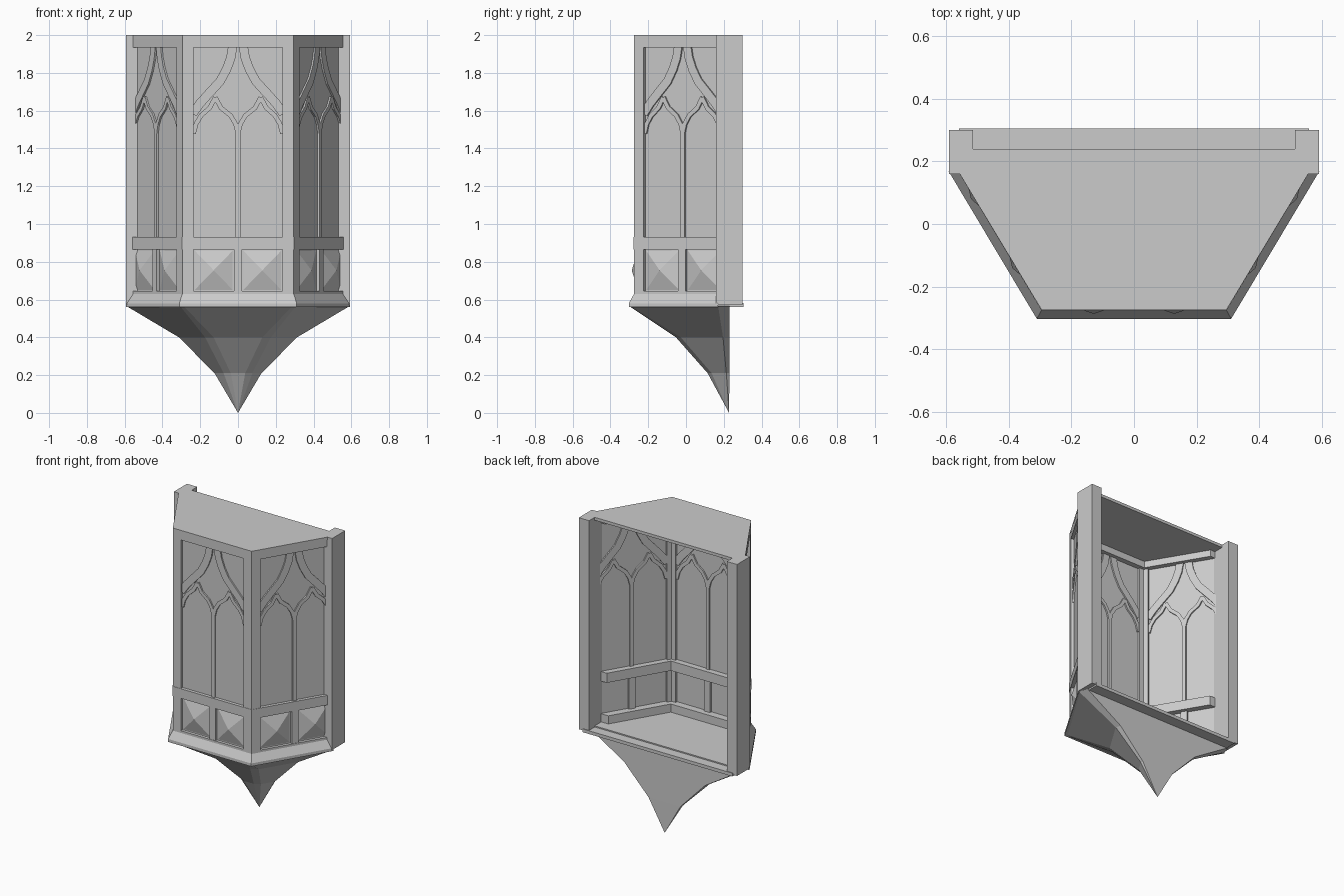
import bpy, bmesh
from mathutils import Vector

cube = bpy.data.objects.get("Cube")
if cube:
    bpy.data.objects.remove(cube)

stone = bpy.data.materials.new("grey_stone")
stone.use_nodes = True
GREY = (0.6, 0.6, 0.6, 1)
stone.diffuse_color = GREY
stone.node_tree.nodes["Principled BSDF"].inputs["Base Color"].default_value = GREY


def loft(name, rings):
    """Closed solid through a list of rings with equal point counts."""
    bm = bmesh.new()
    vs = [[bm.verts.new(p) for p in ring] for ring in rings]
    n = len(vs[0])
    for a, b in zip(vs, vs[1:]):
        for i in range(n):
            j = (i + 1) % n
            bm.faces.new((a[i], a[j], b[j], b[i]))
    bm.faces.new(vs[0])
    bm.faces.new(vs[-1])
    bmesh.ops.remove_doubles(bm, verts=bm.verts, dist=1e-5)
    bmesh.ops.recalc_face_normals(bm, faces=bm.faces)
    mesh = bpy.data.meshes.new(name)
    bm.to_mesh(mesh)
    bm.free()
    mesh.materials.append(stone)
    ob = bpy.data.objects.new(name, mesh)
    bpy.context.collection.objects.link(ob)
    return ob


def slab(name, plan, z0, z1):
    return loft(name, [[(x, y, z) for x, y in plan] for z in (z0, z1)])


# Three-sided plan: corner at the front, end against the pilaster
CORNER, END = (0.295, -0.275), (0.561, 0.17)


def sweep(name, profile):
    """Mitred moulding along the three walls; profile is (outward, height)."""
    def end(s):
        return [(s * (END[0] + o * 1.165), END[1], z) for o, z in profile]

    def corner(s):
        return [(s * (CORNER[0] + o * 0.566), CORNER[1] - o, z) for o, z in profile]
    return loft(name, [end(-1), corner(-1), corner(1), end(1)])


def band(name, o0, o1, z0, z1):
    return sweep(name, [(o0, z0), (o1, z0), (o1, z1), (o0, z1)])


# Continuous walls and mouldings
band("window_panes", -0.035, -0.02, 0.6, 1.99)
band("top_beam", -0.07, 0, 1.935, 1.995)
band("middle_rail", -0.075, 0.002, 0.865, 0.93)
band("inner_plinth", -0.085, -0.03, 0.57, 0.645)
sweep("sill_ledge", [(-0.06, 0.56), (0.028, 0.56), (0.028, 0.58),
                     (0.0, 0.63), (0.0, 0.645), (-0.06, 0.645)])

# Wall frames: centre of the opening, direction along the wall, outward normal
HALF = 0.235
front = (Vector((0, -0.275, 0)), Vector((1, 0, 0)), Vector((0, -1, 0)), 1)
side_c, side_u, side_n = (Vector((0.445, -0.024, 0)), Vector((0.513, 0.858, 0)),
                          Vector((0.858, -0.513, 0)))
walls = {"front": front,
         "left": (side_c, side_u, side_n, 1),
         "right": (side_c, side_u, side_n, -1)}


def place(wall, u, v, z):
    c, du, dn, mirror = wall
    p = c + du * u + dn * v
    return Vector((p.x * mirror, p.y, z))


def bar(name, wall, u0, u1, z0, z1, v0, v1):
    loft(name, [[place(wall, u, v, z) for u, z in
                 ((u0, z0), (u1, z0), (u1, z1), (u0, z1))] for v in (v0, v1)])


def ribbon(name, wall, path, half, v0, v1):
    """Flat stone bar following a path on the wall."""
    pts = [Vector(p) for p in path]
    rings = []
    for i, p in enumerate(pts):
        t = (pts[min(i + 1, len(pts) - 1)] - pts[max(i - 1, 0)]).normalized()
        n = Vector((-t.y, t.x)) * half
        a, b = p + n, p - n
        rings.append([place(wall, q.x, v, q.y)
                      for q, v in ((a, v0), (b, v0), (b, v1), (a, v1))])
    loft(name, rings)


def pyramid(name, wall, u0, u1, z0, z1, v0, v1):
    base = [place(wall, u, v0, z) for u, z in
            ((u0, z0), (u1, z0), (u1, z1), (u0, z1))]
    tip = place(wall, (u0 + u1) / 2, v1, (z0 + z1) / 2)
    loft(name, [base, [tip] * 4])


# Tracery bars of one half window
OGEE = [(0.24, 1.585), (0.2, 1.64), (0.155, 1.69), (0.095, 1.755),
        (0.06, 1.82), (0.038, 1.88), (0.028, 1.94)]
OUTER_HEAD = [(0.235, 1.48), (0.222, 1.53), (0.195, 1.575), (0.15, 1.615), (0.12, 1.67)]
INNER_HEAD = [(0.0, 1.48), (0.013, 1.53), (0.04, 1.575), (0.09, 1.615), (0.12, 1.67)]

for key, wall in walls.items():
    outer = 0.295 if key == "front" else 0.25
    bar(key + "_stile_a", wall, -0.294, -HALF, 0.6, 1.99, -0.05, 0)
    bar(key + "_stile_b", wall, HALF, outer, 0.6, 1.99, -0.05, 0)
    bar(key + "_mullion", wall, -0.012, 0.012, 0.92, 1.5, -0.045, -0.01)
    bar(key + "_panel_divider", wall, -0.022, 0.022, 0.64, 0.87, -0.05, -0.003)
    for s, tag in ((-1, "_a"), (1, "_b")):
        for part, path, half in (("_ogee", OGEE, 0.024),
                                 ("_outer_head", OUTER_HEAD, 0.012),
                                 ("_inner_head", INNER_HEAD, 0.012)):
            ribbon(key + part + tag, wall, [(s * u, z) for u, z in path],
                   half, -0.045, -0.01)
        lo, hi = sorted((s * 0.022, s * HALF))
        pyramid(key + "_diamond_panel" + tag, wall, lo, hi, 0.645, 0.865, -0.022, 0.012)

# Roof, floor and rear slab
slab("roof", [(-0.56, 0.24), (-0.56, 0.165), (-0.295, -0.275),
              (0.295, -0.275), (0.56, 0.165), (0.56, 0.24)], 1.98, 2.0)
slab("floor", [(-0.53, 0.24), (-0.53, 0.15), (-0.28, -0.25),
               (0.28, -0.25), (0.53, 0.15), (0.53, 0.24)], 0.562, 0.59)
slab("rear_slab", [(-0.56, 0.17), (0.56, 0.17), (0.56, 0.305), (-0.56, 0.305)],
     0.56, 0.582)

# Rear pilasters
for s, tag in ((-1, "right"), (1, "left")):
    slab(tag + "_pilaster", [(s * 0.515, 0.16), (s * 0.592, 0.16),
                             (s * 0.592, 0.3), (s * 0.515, 0.3)], 0.57, 2.0)


# Tapered pendant with chamfered ribs, flat at the back
def pendant_ring(z, scale, rib):
    half = [(0.57 * scale, 0.23),
            (0.59 * scale, 0.225 - 0.055 * scale),
            (0.3 * scale + rib * 0.52, 0.225 - 0.525 * scale + rib * 0.85),
            (0.3 * scale - rib, 0.225 - 0.525 * scale)]
    if scale == 0:
        half = [(0, 0.228)] * 4
    plan = half + [(-x, y) for x, y in reversed(half)]
    return [(x, y, z) for x, y in plan]


loft("pendant", [pendant_ring(z, s, r) for z, s, r in
                 ((0.565, 1, 0.012), (0.4, 0.53, 0.03),
                  (0.21, 0.21, 0.025), (0.0, 0, 0))])
